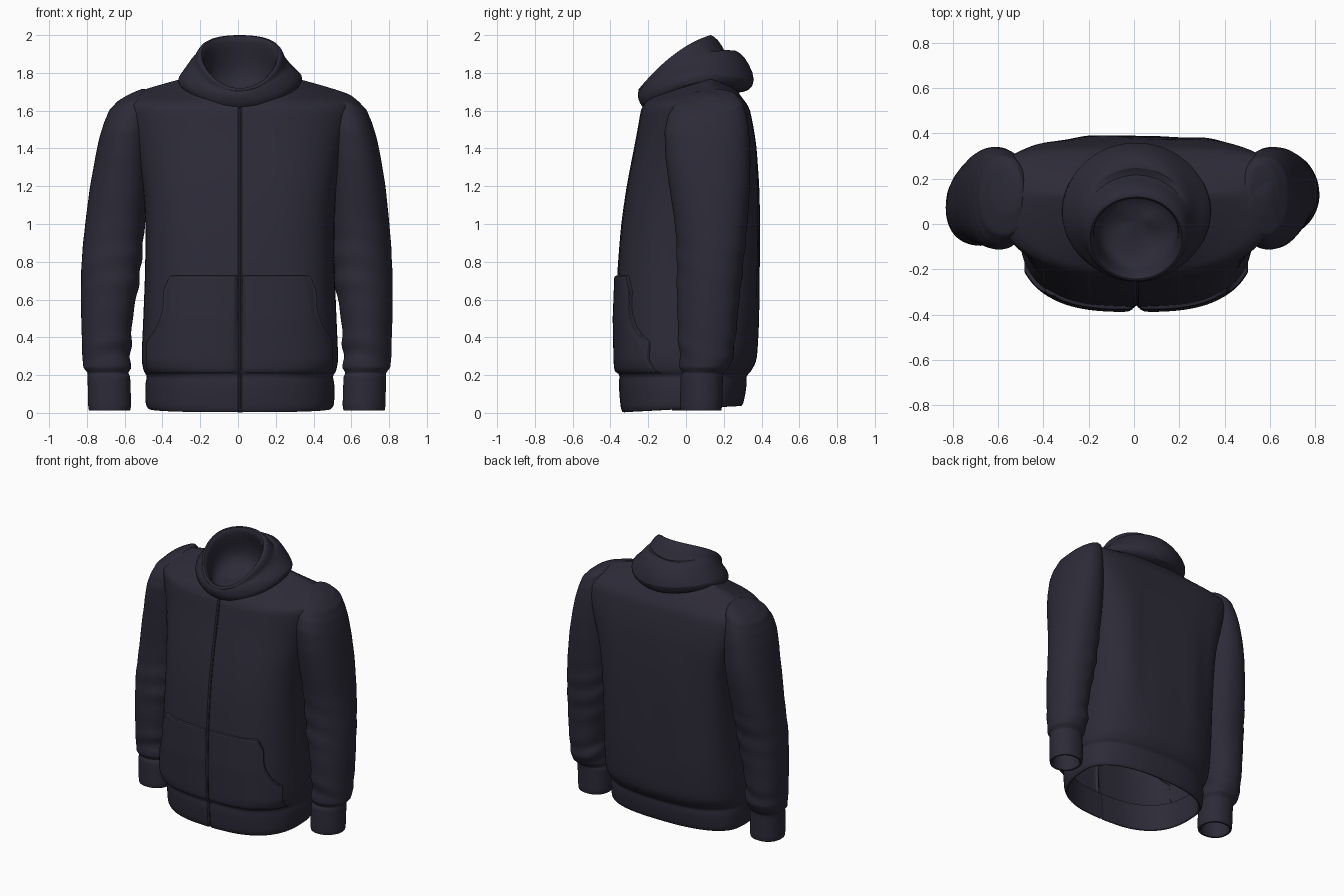
import bpy, bmesh, math

def material(name, rgb):
    m = bpy.data.materials.new(name)
    m.diffuse_color = (*rgb, 1)
    return m

NAVY = material("dark navy fabric", (0.026, 0.0235, 0.039))
DARK = material("zip shadow", (0.014, 0.013, 0.021))

def loft(name, rings, closed=True, cap=False, mat_rule=None, skip=None, subdiv=1):
    """Skin a list of point rings into one smooth object."""
    bm = bmesh.new()
    vs = [[bm.verts.new(p) for p in r] for r in rings]
    n = len(vs[0])
    for a, b in zip(vs, vs[1:]):
        for i in range(n if closed else n - 1):
            j = (i + 1) % n
            f = bm.faces.new((a[i], a[j], b[j], b[i]))
            if mat_rule and mat_rule(f):
                f.material_index = 1
    if cap:
        bm.faces.new(vs[-1])
    bmesh.ops.recalc_face_normals(bm, faces=bm.faces[:])
    if skip:     # leave out cloth that would be buried at the seams
        bmesh.ops.delete(bm, geom=[f for f in bm.faces if all(skip(v.co) for v in f.verts)],
                         context='FACES')
    me = bpy.data.meshes.new(name)
    bm.to_mesh(me)
    bm.free()
    ob = bpy.data.objects.new(name, me)
    bpy.context.collection.objects.link(ob)
    me.materials.append(NAVY)
    me.materials.append(DARK)
    if subdiv:
        s = ob.modifiers.new("smooth", 'SUBSURF')
        s.levels = s.render_levels = subdiv
    bpy.ops.object.select_all(action='DESELECT')
    ob.select_set(True)
    bpy.context.view_layer.objects.active = ob
    bpy.ops.object.shade_smooth_by_angle(angle=math.radians(50))
    return ob

def dense(rows, k):
    """Insert k-1 blended rows between neighbouring rows."""
    out = []
    for a, b in zip(rows, rows[1:]):
        out += [[p + (q - p) * t / k for p, q in zip(a, b)] for t in range(k)]
    return out + [list(rows[-1])]

def spow(v, e):
    return math.copysign(abs(v) ** e, v)

def row_at(table, z):
    for a, b in zip(table, table[1:]):
        if min(a[0], b[0]) <= z <= max(a[0], b[0]):
            t = (z - a[0]) / (b[0] - a[0])
            return [p + (q - p) * t for p, q in zip(a, b)]

# ---- body: z, half width, front y, back y, front and back squareness ----
BODY = [
    (0.00, 0.485, -0.335, 0.295, 2.6, 2.5), (0.03, 0.500, -0.347, 0.305, 2.6, 2.5),
    (0.15, 0.502, -0.357, 0.322, 2.6, 2.5), (0.195, 0.492, -0.352, 0.320, 2.7, 2.5),
    (0.22, 0.510, -0.366, 0.345, 2.9, 2.5), (0.28, 0.522, -0.370, 0.377, 3.0, 2.6),
    (0.50, 0.512, -0.374, 0.388, 3.0, 3.0), (0.75, 0.502, -0.364, 0.390, 3.0, 3.4),
    (1.00, 0.500, -0.344, 0.390, 2.9, 3.9), (1.20, 0.512, -0.315, 0.386, 2.8, 4.4),
    (1.40, 0.555, -0.276, 0.374, 2.6, 4.8), (1.50, 0.590, -0.257, 0.360, 2.5, 4.7),
    (1.60, 0.628, -0.240, 0.340, 2.4, 4.2), (1.65, 0.630, -0.230, 0.324, 2.3, 3.6),
    (1.69, 0.580, -0.222, 0.305, 2.2, 3.0), (1.73, 0.455, -0.215, 0.285, 2.0, 2.4),
    (1.76, 0.350, -0.210, 0.275, 2.0, 2.0), (1.775, 0.290, -0.210, 0.270, 2.0, 2.0)]
BX = 0.01

def centre_y(z):
    return 0.05 if z < 1.2 else 0.05 + 0.08 * min(1, (z - 1.2) / 0.4)

def body_point(row, th, off=0.0):
    z, w, yf, yb, nf, nb = row
    c, s = math.cos(th), math.sin(th)
    cy = centre_y(z)
    n, ry = (nf, cy - yf) if s < 0 else (nb, yb - cy)
    x = (w + off) * spow(c, 2 / n)
    y = cy + (ry + off) * spow(s, 2 / n)
    if z > 1.6:      # neckline dips at the front and a little at the back
        z -= (z - 1.6) / 0.175 * (0.10 * max(0, -s) + 0.06 * max(0, s))
    if z < 0.1:      # hem rises toward the back
        z += 0.035 * (y + 0.34) / 0.64 * (1 - z / 0.1)
    if 0.3 < z < 1.5 and s > 0:   # soft vertical drape on the back
        y += 0.007 * math.sin(x * 24) * s * math.sin((z - 0.3) / 1.2 * math.pi)
    return (x + BX, y, z)

# ---- sleeves: z, inner x, outer x, front y, back y ----
SLEEVE = [
    (1.690, 0.51, 0.575, 0.10, 0.20), (1.680, 0.49, 0.635, 0.04, 0.26),
    (1.648, 0.47, 0.685, -0.05, 0.300), (1.58, 0.46, 0.710, -0.095, 0.322),
    (1.50, 0.46, 0.727, -0.115, 0.335),
    (1.35, 0.465, 0.757, -0.11, 0.342), (1.20, 0.47, 0.782, -0.09, 0.340),
    (1.00, 0.485, 0.803, -0.06, 0.326), (0.85, 0.495, 0.815, -0.05, 0.312),
    (0.70, 0.508, 0.820, -0.05, 0.295), (0.55, 0.538, 0.820, -0.048, 0.278),
    (0.40, 0.555, 0.816, -0.042, 0.265), (0.30, 0.555, 0.812, -0.037, 0.252),
    (0.24, 0.553, 0.808, -0.035, 0.228), (0.212, 0.568, 0.785, -0.02, 0.198),
    (0.19, 0.558, 0.785, -0.03, 0.196), (0.04, 0.553, 0.782, -0.033, 0.192),
    (0.012, 0.558, 0.778, -0.03, 0.188), (0.015, 0.575, 0.762, -0.012, 0.17),
    (0.19, 0.578, 0.760, -0.01, 0.168)]

def in_body(p):
    row = row_at(BODY, p.z)
    if p.z < 1.15 or not row:
        return False
    z, w, yf, yb, nf, nb = row
    cy = centre_y(z)
    n, ry = (nf, cy - yf) if p.y < cy else (nb, yb - cy)
    return (abs(p.x) / (w - 0.035)) ** n + (abs(p.y - cy) / (ry - 0.035)) ** n < 1

def in_sleeve(p):
    if not 1.15 < p.z < 1.56:
        return False
    z, xi, xo, yf, yb = row_at(SLEEVE, p.z)
    u = (abs(p.x) - (xi + xo) / 2) / ((xo - xi) / 2 - 0.025)
    v = (p.y - (yf + yb) / 2) / ((yb - yf) / 2 - 0.035)
    return u * u + v * v < 1

inner = [(0.20, 0.462, -0.33, 0.295, 2.6, 2.5), (0.03, 0.468, -0.318, 0.275, 2.6, 2.5),
         (0.004, 0.475, -0.325, 0.285, 2.6, 2.5)]
rings = []
for row in [*inner, *dense(BODY, 2)]:
    ring = []
    for x0 in (-0.02, -0.009, -0.004, 0, 0.004, 0.009, 0.02):   # zip groove
        c = spow(x0 / row[1], row[4] / 2)
        x, y, z = body_point(row, -math.acos(c))
        ring.append((x, y + (0.012 if abs(x0) < 0.005 and row not in inner else 0), z))
    ring += [body_point(row, math.radians(-90 + 6 * i)) for i in range(2, 59)]
    rings.append(ring)
loft("body", rings, mat_rule=lambda f: abs(f.calc_center_median().x - BX) < 0.004
     and f.calc_center_median().y < 0, skip=in_sleeve)

# ---- front pocket, one panel each side of the zip ----
def pocket_half_width(z):
    if z > 0.60:
        return 0.365 + 0.035 * min(1, (0.73 - z) / 0.08)
    if z > 0.38:
        t = (0.60 - z) / 0.22
        return 0.40 + 0.085 * t * t
    return 0.485

def pocket(name, side):
    zs = [0.205, 0.215] + [0.24 + 0.02 * i for i in range(24)] + [0.715, 0.725, 0.728]
    us = [0, 0.01] + [i / 14 for i in range(1, 14)] + [0.965, 0.985, 1]
    out = []
    for k, z in enumerate(zs):
        row = row_at(BODY, z)
        n = row[4]
        start = math.acos((0.010 / row[1]) ** (n / 2))
        end = math.acos((pocket_half_width(z) / row[1]) ** (n / 2))
        line = []
        for j, u in enumerate(us):
            edge = k in (0, len(zs) - 1) or j in (0, len(us) - 1)
            stitch = j == len(us) - 4 and z > 0.36
            off = -0.006 if edge else 0.010 if stitch else 0.015
            x, y, zz = body_point(row, -(start + (end - start) * u), off)
            line.append((BX + side * (x - BX), y, zz))
        out.append(line)
    loft(name, out, closed=False)

pocket("pocket_right", 1)
pocket("pocket_left", -1)

def sleeve(name, side):
    out = []
    for z, xi, xo, yf, yb in dense(SLEEVE, 4):
        low = max(0, min(1, (1.3 - z) / 0.5))
        dx, dy = (0.012 * low, -0.045 * low) if side < 0 else (0, 0)
        # creases gather at the elbow and just above the cuff
        amp = (0.006 * math.exp(-((z - 0.78) / 0.2) ** 2)
               + 0.010 * math.exp(-((z - 0.34) / 0.08) ** 2)) if z > 0.22 else 0
        ring = []
        for i in range(32):
            t = 2 * math.pi * i / 32
            c, s = math.cos(t), math.sin(t)
            r = 1 + amp / 0.15 * math.sin(z * 42 + 2.5 * math.sin(t + 0.6)) * (0.7 - 0.5 * c)
            if side > 0 and c > 0 > s:       # outer front corner is flatter
                r -= 0.16 * c * -s * low
            x = (xi + xo) / 2 + (xo - xi) / 2 * spow(c, 0.9) * r + dx
            y = (yf + yb) / 2 + (yb - yf) / 2 * spow(s, 0.9) * r + dy
            # the sleeve head slopes down and out from the shoulder
            tilt = 0.42 * (x - 0.57) * max(0, min(1, (z - 1.45) / 0.18))
            ring.append((side * x, y, z - tilt))
        out.append(ring)
    out.reverse()
    loft(name, out, cap=True, skip=in_body)

sleeve("sleeve_right", 1)
sleeve("sleeve_left", -1)

# ---- hood: half width, front y, back y, then z at front, side and back ----
HOOD = [
    (0.295, -0.205, 0.270, 1.595, 1.72, 1.695), (0.330, -0.238, 0.335, 1.625, 1.745, 1.700),
    (0.332, -0.250, 0.372, 1.655, 1.78, 1.755), (0.298, -0.256, 0.335, 1.680, 1.815, 1.840),
    (0.268, -0.256, 0.290, 1.690, 1.845, 1.905), (0.250, -0.254, 0.245, 1.695, 1.86, 1.925),
    (0.240, -0.250, 0.215, 1.698, 1.87, 1.890), (0.234, -0.252, 0.195, 1.702, 1.89, 1.945),
    (0.220, -0.254, 0.145, 1.710, 1.903, 2.002), (0.203, -0.245, 0.115, 1.722, 1.901, 2.002),
    (0.190, -0.225, 0.110, 1.715, 1.880, 1.970), (0.183, -0.205, 0.135, 1.685, 1.82, 1.900),
    (0.185, -0.175, 0.165, 1.650, 1.74, 1.800), (0.150, -0.120, 0.140, 1.640, 1.69, 1.720),
    (0.060, -0.040, 0.070, 1.650, 1.67, 1.680)]

def slope_z(zf, zs, zb, s):
    return zs + (zb - zf) / 2 * s + ((zb + zf) / 2 - zs) * s * s

rings = []
for k, (w, yf, yb, zf, zs, zb) in enumerate(HOOD):
    ring = []
    for i in range(48):
        t = 2 * math.pi * i / 48
        c, s = math.cos(t), math.sin(t)
        fold = 0.008 * math.sin(3 * t + k) if 1 < k < 7 or k > 10 else 0
        ring.append((BX + w * c * (1 + fold), (yf + yb) / 2 + (yb - yf) / 2 * s,
                     slope_z(zf, zs, zb, s) + fold))
    rings.append(ring)
loft("hood", rings, cap=True)
